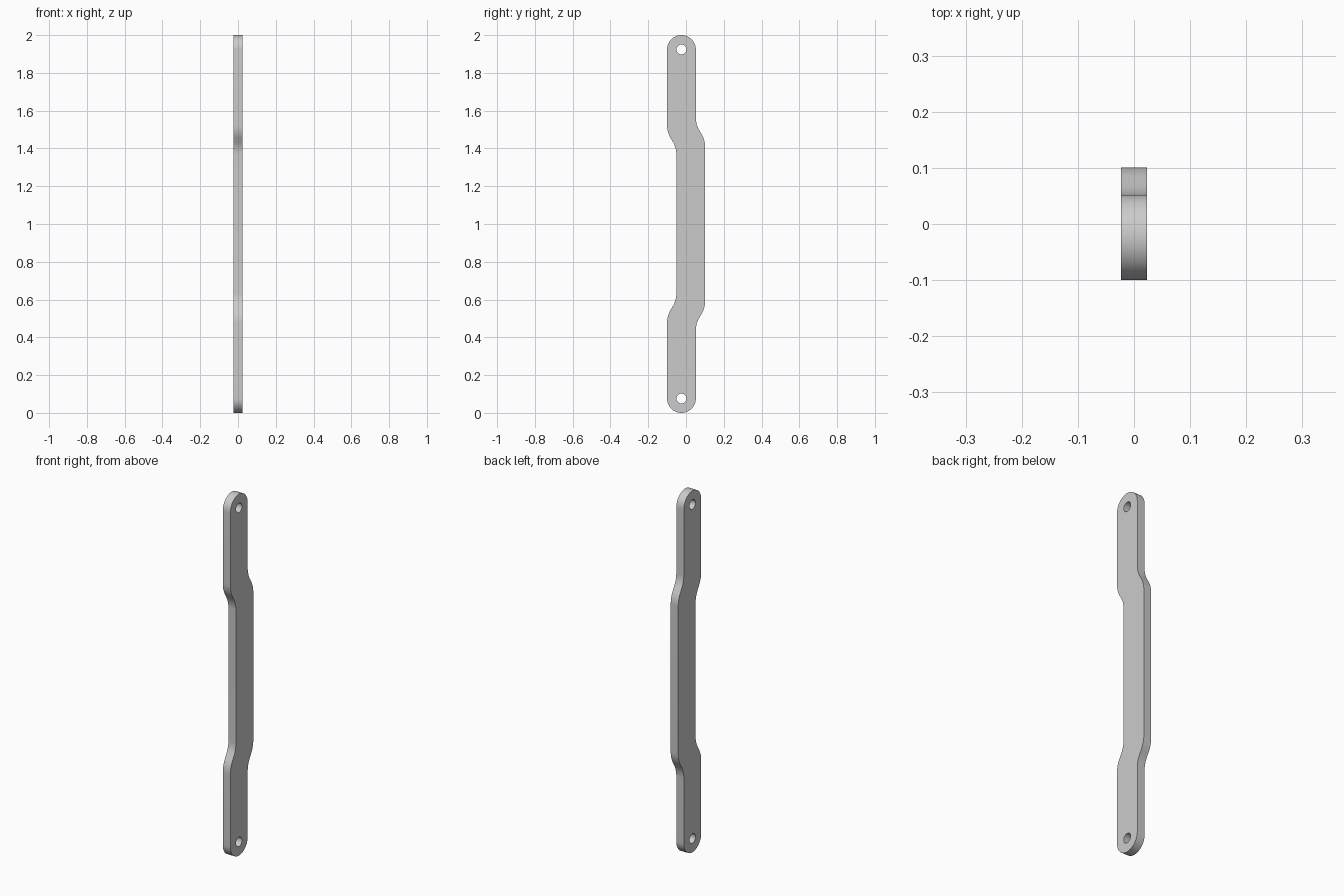
import bpy, bmesh, math
from mathutils import Matrix, Vector

cube = bpy.data.objects.get("Cube")
if cube:
    bpy.data.objects.remove(cube, do_unlink=True)

WIDTH = 0.152                 # strap width
HALF_THICK = 0.023
END_BACK, MID_BACK = 0.052, 0.101
BEND = math.radians(30)
FILLET = 0.13
R = WIDTH / 2
HOLE_R = 0.026
END_Y = END_BACK - R

metal = bpy.data.materials.new("plain_grey")
metal.use_nodes = True
grey = (0.6, 0.6, 0.6, 1)
metal.diffuse_color = grey
metal.node_tree.nodes["Principled BSDF"].inputs["Base Color"].default_value = grey


def arc(cy, cz, radius, a0, a1, n):
    return [Vector((cy + radius * math.cos(a0 + (a1 - a0) * i / n),
                    cz + radius * math.sin(a0 + (a1 - a0) * i / n))) for i in range(n + 1)]


def fillet(prev, corner, nxt, radius, n=8):
    """Round a corner with a circular arc tangent to both edges."""
    d0, d1 = (prev - corner).normalized(), (nxt - corner).normalized()
    half = d0.angle(d1) / 2
    start, end = corner + d0 * radius / math.tan(half), corner + d1 * radius / math.tan(half)
    centre = corner + (d0 + d1).normalized() * radius / math.sin(half)
    sweep = (start - centre).angle_signed(end - centre)
    a0 = math.atan2(start.y - centre.y, start.x - centre.x)
    return arc(centre.x, centre.y, radius, a0, a0 - sweep, n)


def joggle(z_start, y_end, y_mid):
    """Upper offset bend of one edge, listed from the top downwards."""
    z_end = z_start - (y_mid - y_end) / math.tan(BEND)
    a, b = Vector((y_end, z_start)), Vector((y_mid, z_end))
    return (fillet(Vector((y_end, 2)), a, b, FILLET)
            + fillet(a, b, Vector((y_mid, 1)), FILLET))


def mirrored(points):
    return [Vector((p.x, 2 - p.y)) for p in reversed(points)]


# Strap outline: rounded top, back edge, rounded bottom, front edge
back = joggle(1.528, END_BACK, MID_BACK)
front = joggle(1.487, END_BACK - WIDTH, MID_BACK - WIDTH)
top = arc(END_Y, 2 - R, R, math.pi, 0, 32)
outline = top + back + mirrored(back) + mirrored(top)[::1] + mirrored(front)[::1][::-1][::-1][::-1][::-1]
outline = top + back + mirrored(back) + mirrored(top) + list(reversed(front + mirrored(front)))
holes = [arc(END_Y, z, HOLE_R, 0, math.tau, 32)[:-1] for z in (R, 2 - R)]

# Filled flat curve with two pin holes, extruded to the strap thickness
curve = bpy.data.curves.new("strap", "CURVE")
curve.dimensions = "2D"
curve.fill_mode = "BOTH"
curve.extrude = HALF_THICK
for loop in [outline] + holes:
    spline = curve.splines.new("POLY")
    spline.points.add(len(loop) - 1)
    for point, p in zip(spline.points, loop):
        point.co = (p.x, p.y, 0, 1)
    spline.use_cyclic_u = True
strap = bpy.data.objects.new("offset_strap", curve)
bpy.context.collection.objects.link(strap)
bpy.ops.object.select_all(action="DESELECT")
strap.select_set(True)
bpy.context.view_layer.objects.active = strap
bpy.ops.object.convert(target="MESH")
strap = bpy.context.object

# Stand the strap upright, with its flat sides facing left and right
strap.data.transform(Matrix(((0, 0, 1, 0), (1, 0, 0, 0), (0, 1, 0, 0), (0, 0, 0, 1))))
bm = bmesh.new()
bm.from_mesh(strap.data)
bmesh.ops.remove_doubles(bm, verts=bm.verts, dist=0.0001)
bmesh.ops.recalc_face_normals(bm, faces=bm.faces)
bm.to_mesh(strap.data)
bm.free()
strap.data.materials.clear()
strap.data.materials.append(metal)
bpy.ops.object.shade_smooth_by_angle(angle=math.radians(35))
